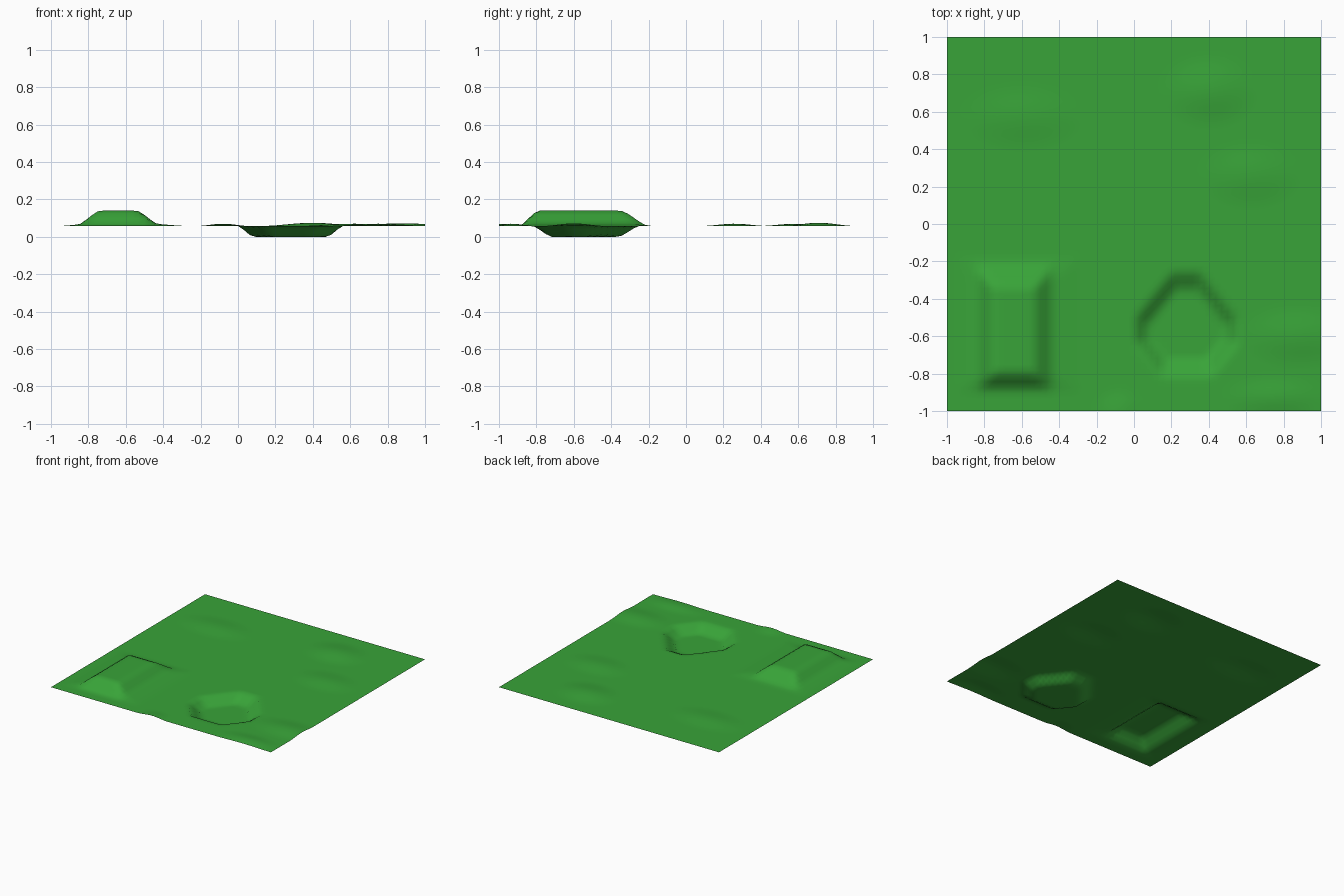
import bpy, bmesh, math

if "Cube" in bpy.data.objects:
    bpy.data.objects.remove(bpy.data.objects["Cube"])

BASE = 0.058


def ramp(v, outer, inner):
    t = max(0.0, min(1.0, (v - outer) / (inner - outer)))
    return 0.5 * t + 0.5 * t * t * (3 - 2 * t)


def box_mound(x, y, xs, ys):
    # flat top with sloped sides: (outer, inner, inner, outer) per axis
    return min(ramp(x, xs[0], xs[1]), ramp(x, xs[3], xs[2]),
               ramp(y, ys[0], ys[1]), ramp(y, ys[3], ys[2]))


def pit(x, y):
    # box pit with the corners cut off
    box = box_mound(x, y, (0.0, 0.08, 0.48, 0.56), (-0.82, -0.72, -0.36, -0.25))
    back = ramp(abs(x - 0.28) + 0.8 * (y + 0.54), 0.31, 0.20)
    front = ramp(abs(x - 0.28) - 0.8 * (y + 0.54), 0.36, 0.25)
    return min(box, back, front)


# low swells: x, y, half width, half depth, height
SWELLS = [(-0.6, 0.57, 0.36, 0.18, 0.011), (0.4, 0.71, 0.28, 0.2, 0.017),
          (0.62, 0.26, 0.3, 0.18, 0.012), (0.88, -0.6, 0.34, 0.17, 0.014),
          (-0.08, -1.0, 0.14, 0.12, 0.012), (0.75, -0.93, 0.3, 0.12, 0.012)]


def height(x, y):
    z = BASE
    for cx, cy, w, d, h in SWELLS:
        r = math.hypot((x - cx) / w, (y - cy) / d)
        if r < 1:
            z += h * (0.5 + 0.5 * math.cos(math.pi * r))
    z += 0.070 * box_mound(x, y, (-0.85, -0.74, -0.54, -0.43),
                           (-0.89, -0.79, -0.35, -0.21))
    z += 0.012 * box_mound(x, y, (-0.95, -0.8, -0.46, -0.28),
                           (-0.90, -0.8, -0.32, -0.17))
    p = pit(x, y)
    return z * (1 - p)


# terrain sheet
bm = bmesh.new()
bmesh.ops.create_grid(bm, x_segments=64, y_segments=64, size=1.0)
for v in bm.verts:
    v.co.z = height(v.co.x, v.co.y)
for f in bm.faces:
    f.smooth = True
mesh = bpy.data.meshes.new("terrain")
bm.to_mesh(mesh)
bm.free()
terrain = bpy.data.objects.new("terrain", mesh)
bpy.context.collection.objects.link(terrain)

# grass colour
grass = bpy.data.materials.new("grass")
grass.diffuse_color = (0.04, 0.37, 0.04, 1)
grass.use_nodes = True
grass.node_tree.nodes["Principled BSDF"].inputs["Base Color"].default_value = grass.diffuse_color
mesh.materials.append(grass)
